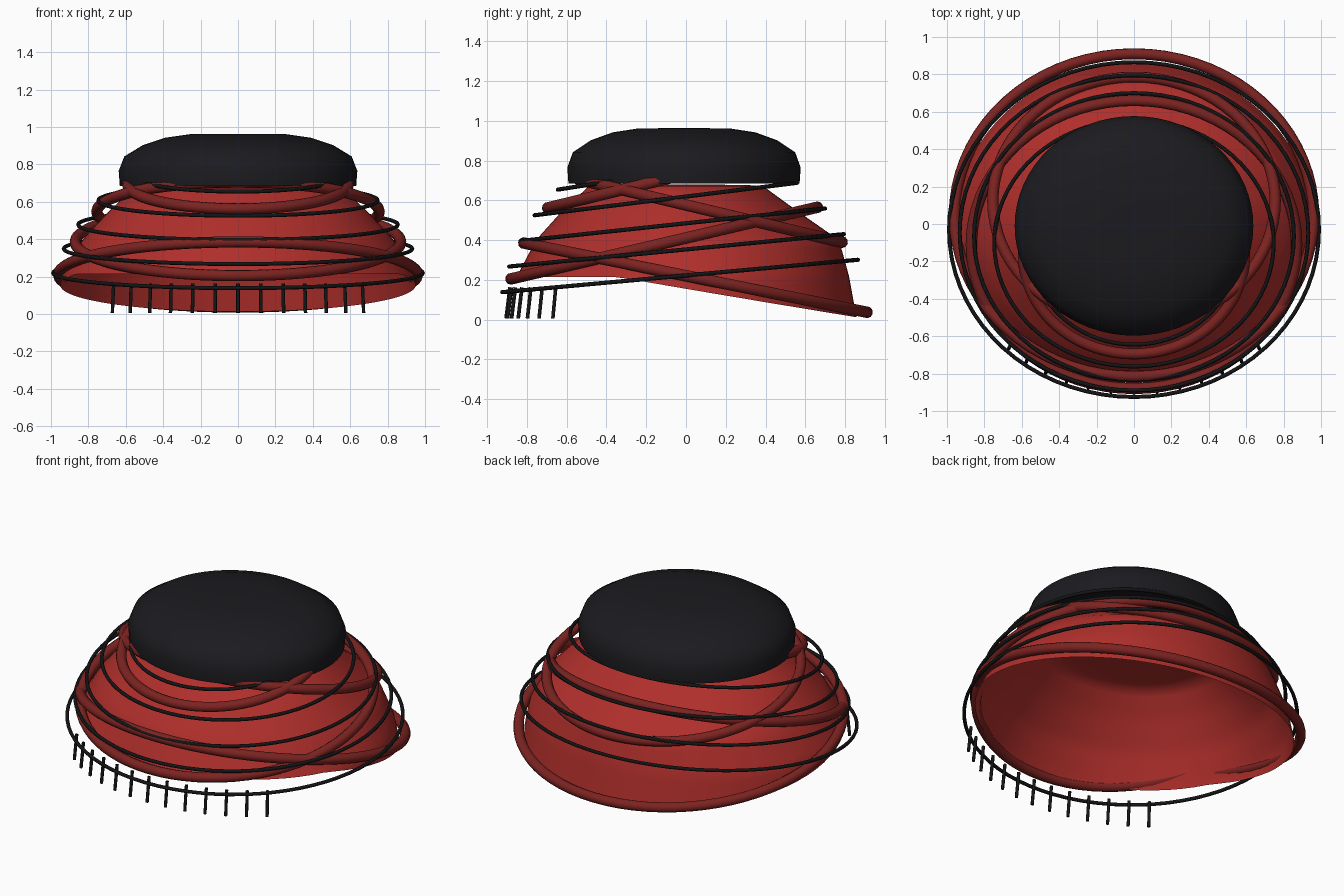
import bpy, bmesh, math

if "Cube" in bpy.data.objects:
    bpy.data.objects.remove(bpy.data.objects["Cube"])


def material(name, rgb):
    m = bpy.data.materials.new(name)
    m.diffuse_color = (*rgb, 1)
    m.use_nodes = True
    m.node_tree.nodes["Principled BSDF"].inputs["Base Color"].default_value = m.diffuse_color
    return m


RED = material("red_cloth", (0.43, 0.028, 0.024))
DARK_RED = material("dark_red_trim", (0.20, 0.017, 0.015))
BLACK = material("black_cap", (0.011, 0.011, 0.014))
WIRE = material("black_wire", (0.007, 0.007, 0.008))


def finish(obj, mat, angle=40):
    obj.data.materials.append(mat)
    bpy.ops.object.select_all(action='DESELECT')
    obj.select_set(True)
    bpy.context.view_layer.objects.active = obj
    if obj.type == 'CURVE':
        bpy.ops.object.convert(target='MESH')
        obj = bpy.context.object
    bpy.ops.object.shade_smooth_by_angle(angle=math.radians(angle))


def tube(name, points, radius, mat, cyclic=False, sides=2):
    cu = bpy.data.curves.new(name, 'CURVE')
    cu.dimensions = '3D'
    cu.bevel_depth = radius
    cu.bevel_resolution = sides
    cu.use_fill_caps = not cyclic
    sp = cu.splines.new('POLY')
    sp.points.add(len(points) - 1)
    for p, co in zip(sp.points, points):
        p.co = (*co, 1)
    sp.use_cyclic_u = cyclic
    ob = bpy.data.objects.new(name, cu)
    bpy.context.collection.objects.link(ob)
    finish(ob, mat, 60)


def hoop(name, half_x, front, back, radius, mat, sides):
    """Tilted oval ring through front (y, z) and back (y, z)."""
    pts = []
    for i in range(72):
        a = math.tau * i / 72
        t = 0.5 + 0.5 * math.sin(a)
        pts.append((half_x * math.cos(a),
                    front[0] + (back[0] - front[0]) * t,
                    front[1] + (back[1] - front[1]) * t))
    tube(name, pts, radius, mat, True, sides)


def lathe(name, rows, mat, close_bottom=False, top=None):
    """Skin stacked loops of points, with a fan to the top point."""
    bm = bmesh.new()
    loops = [[bm.verts.new(p) for p in r] for r in rows]
    n = len(rows[0])
    for lo, hi in zip(loops, loops[1:]):
        for i in range(n):
            j = (i + 1) % n
            bm.faces.new((lo[i], lo[j], hi[j], hi[i]))
    tip = bm.verts.new(top)
    for i in range(n):
        bm.faces.new((loops[-1][i], loops[-1][(i + 1) % n], tip))
    if close_bottom:
        bm.faces.new(loops[0][::-1])
    me = bpy.data.meshes.new(name)
    bm.to_mesh(me)
    bm.free()
    ob = bpy.data.objects.new(name, me)
    bpy.context.collection.objects.link(ob)
    finish(ob, mat, 60)


# Flared cloth body: z, half width, front y, back y
BODY = [(0.0, 0.975, -0.87, 0.86), (0.22, 0.94, -0.85, 0.82),
        (0.40, 0.83, -0.755, 0.77), (0.55, 0.69, -0.62, 0.555),
        (0.67, 0.56, -0.49, 0.39)]


def body_at(z):
    for p, q in zip(BODY, BODY[1:]):
        if z <= q[0] + 1e-6:
            t = (z - p[0]) / (q[0] - p[0])
            return [u + (v - u) * t for u, v in zip(p[1:], q[1:])]


def body_row(z_of, scale=1.0, lift=0.0):
    row = []
    for i in range(72):
        s, c = math.sin(math.tau * i / 72), math.cos(math.tau * i / 72)
        z = z_of(s)
        hx, f, b = body_at(z)
        row.append((scale * hx * c, (f + b) / 2 + scale * (b - f) / 2 * s, z + lift))
    return row


def hem(s):
    # hem is level at the front and drops towards the back
    return min(0.215, 0.012 + 0.145 * (1 - s))


rows = [body_row(lambda s: hem(s) + (0.67 - hem(s)) * k / 16) for k in range(17)]
# nearly flat ceiling under the cap
rows += [body_row(lambda s: 0.67, sc, dz) for sc, dz in ((0.85, 0.006), (0.5, 0.009))]
lathe("cloth_body", rows, RED, top=(0, -0.05, 0.68))

# Rounded black cap
CAP = [(0.632, 0.684), (0.638, 0.765), (0.608, 0.842), (0.51, 0.902),
       (0.39, 0.942), (0.25, 0.962), (0.1, 0.963)]
rows = [[(r * math.cos(math.tau * i / 64), -0.01 + 0.92 * r * math.sin(math.tau * i / 64), z)
         for i in range(64)] for r, z in CAP]
lathe("top_cap", rows, BLACK, True, (0, -0.01, 0.963))

# Thick crossing red bands: half width, front (y, z), back (y, z)
BANDS = [(0.96, (-0.815, 0.385), (0.91, 0.037)),
         (0.87, (-0.88, 0.205), (0.66, 0.565)),
         (0.755, (-0.54, 0.705), (0.785, 0.39)),
         (0.59, (-0.695, 0.562), (0.36, 0.82))]
for i, (hx, f, b) in enumerate(BANDS):
    hoop(f"red_band_{i + 1}", hx, f, b, 0.03, DARK_RED, 3)

# Thin black wire rings
WIRES = [(0.989, -0.925, 0.865), (0.932, -0.89, 0.795), (0.855, -0.833, 0.70),
         (0.747, -0.762, 0.558), (0.555, -0.645, 0.40)]
for i, (hx, f, b) in enumerate(WIRES):
    z = 0.138 + 0.129 * i
    hoop(f"wire_ring_{i + 1}", hx, (f, z), (b, z + 0.163), 0.0105, WIRE, 2)

# Row of prongs hanging along the front
for i in range(13):
    a = math.radians(-43 + 86 * i / 12)
    s, c = math.sin(a), math.cos(a)
    tube(f"front_prong_{i + 1}",
         [(0.975 * s, -0.03 - 0.855 * c, 0.162), (0.985 * s, -0.03 - 0.875 * c, 0.006)],
         0.0095, WIRE)
